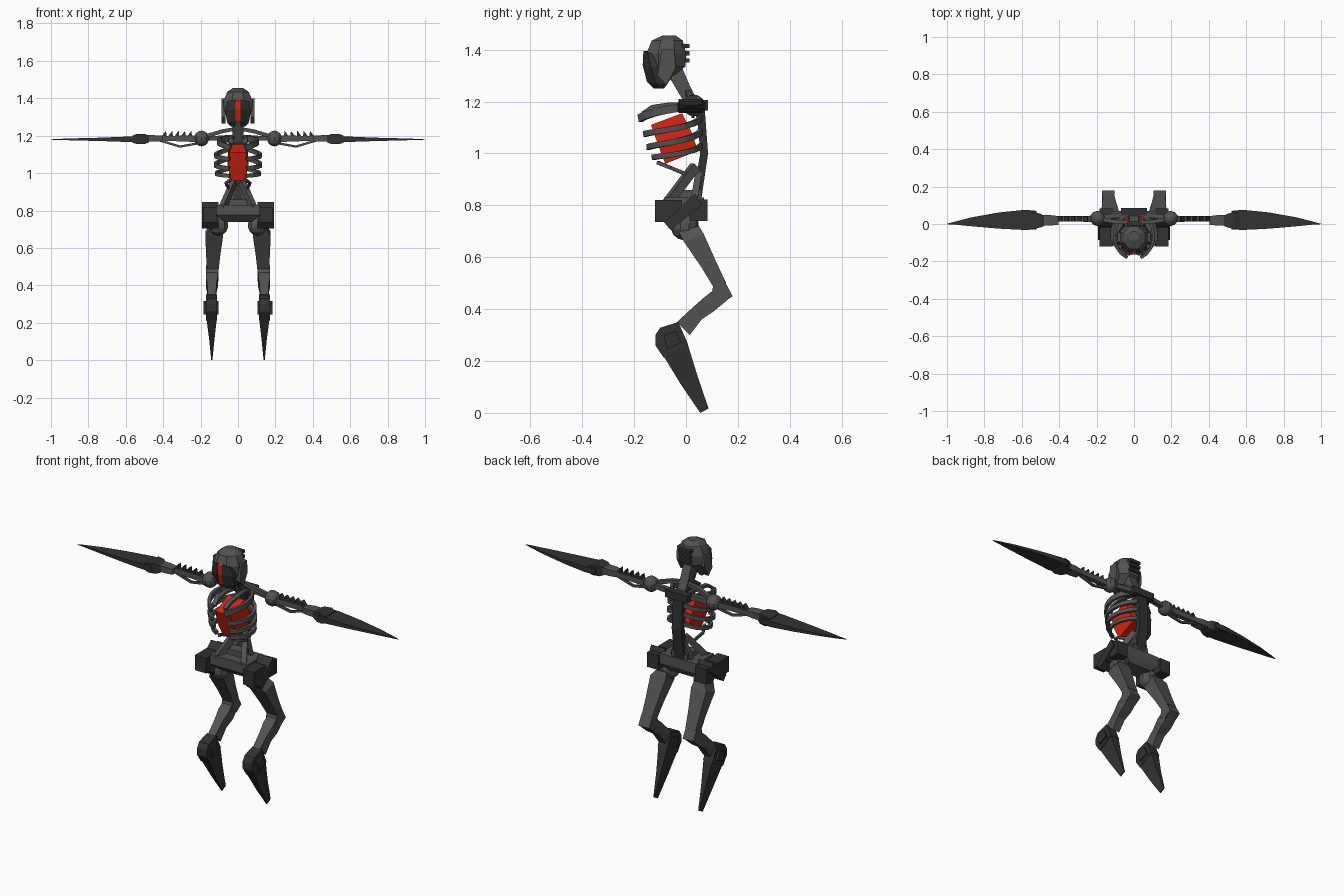
import bpy, bmesh, math
from mathutils import Vector


def material(name, rgb):
    m = bpy.data.materials.new(name)
    m.diffuse_color = (*rgb, 1)
    return m


GREY = material("worn grey metal", (0.085, 0.085, 0.085))
DARK = material("dark metal", (0.032, 0.032, 0.032))
RED = material("glowing red", (0.68, 0.018, 0.005))


def finish(name, bm, mat, pair):
    """Make an object, plus its mirror image when it is one of a pair."""
    for side in ((1, -1) if pair else (1,)):
        b = bm.copy()
        for v in b.verts:
            v.co.x *= side
        bmesh.ops.recalc_face_normals(b, faces=b.faces)
        me = bpy.data.meshes.new(name)
        b.to_mesh(me)
        b.free()
        me.materials.append(mat)
        label = name + ("" if not pair else "_left" if side > 0 else "_right")
        bpy.context.collection.objects.link(bpy.data.objects.new(label, me))
    bm.free()


def loft(name, rings, mat, pair=False):
    """Skin a row of equal-sized rings and cap both ends."""
    bm = bmesh.new()
    rows = [[bm.verts.new(p) for p in r] for r in rings]
    n = len(rows[0])
    for a, b in zip(rows, rows[1:]):
        for i in range(n):
            j = (i + 1) % n
            bm.faces.new((a[i], a[j], b[j], b[i]))
    bm.faces.new(rows[0])
    bm.faces.new(rows[-1])
    finish(name, bm, mat, pair)


def box(name, x, y, z, mat, pair=False):
    loft(name, [[(i, y[0], z[0]), (i, y[1], z[0]), (i, y[1], z[1]), (i, y[0], z[1])]
                for i in x], mat, pair)


def plate(name, profile, x, mat, pair=False):
    """Extrude a (y, z) outline across x."""
    loft(name, [[(i, y, z) for y, z in profile] for i in x], mat, pair)


def along_x(name, stations, mat, pair=True):
    """Rectangular sections given as x, y0, y1, z0, z1."""
    loft(name, [[(x, a, c), (x, b, c), (x, b, d), (x, a, d)]
                for x, a, b, c, d in stations], mat, pair)


def beam(name, path, w, h, mat, pair=False):
    """Rectangular bar along a path; w is sideways, h is the other way."""
    pts = [Vector(p) for p in path]
    rings = []
    for i, p in enumerate(pts):
        t = (pts[min(i + 1, len(pts) - 1)] - pts[max(i - 1, 0)]).normalized()
        ref = Vector((0, 0, 1)) if abs(t.z) < 0.8 else Vector((0, 1, 0))
        s = t.cross(ref).normalized()
        u = s.cross(t)
        rings.append([p + s * a * w / 2 + u * b * h / 2
                      for a, b in ((-1, -1), (1, -1), (1, 1), (-1, 1))])
    loft(name, rings, mat, pair)


def ball(name, c, r, mat, pair=True):
    bm = bmesh.new()
    bmesh.ops.create_uvsphere(bm, u_segments=10, v_segments=7, radius=r)
    bmesh.ops.translate(bm, verts=bm.verts, vec=c)
    finish(name, bm, mat, pair)


# Skull: stacked octagons given as z, half width, front y, back y
skull = []
for z, rx, y0, y1 in ((1.455, .028, -.09, -.04), (1.435, .058, -.135, -.01),
                      (1.385, .08, -.155, .004), (1.335, .076, -.15, 0),
                      (1.30, .062, -.145, -.045), (1.265, .042, -.135, -.075)):
    skull.append([((rx * math.cos(a)) * 1.06, (y0 + y1) / 2 + (y1 - y0) / 2 * math.sin(a) * 1.04, z)
                  for a in (math.pi / 8 + k * math.pi / 4 for k in range(8))])
loft("skull", skull, GREY)

# Face: dark cheek masks, red visor strip, brow and rear vents
loft("face_mask", [[(.014, -.164, 1.395), (.055, -.147, 1.385), (.05, -.12, 1.385), (.014, -.12, 1.395)],
                   [(.014, -.167, 1.34), (.07, -.135, 1.335), (.07, -.08, 1.335), (.014, -.12, 1.34)],
                   [(.014, -.15, 1.275), (.058, -.115, 1.27), (.058, -.07, 1.27), (.014, -.09, 1.27)],
                   [(.014, -.125, 1.25), (.04, -.105, 1.25), (.04, -.085, 1.25), (.014, -.09, 1.25)]],
     DARK, True)
plate("visor_strip", [(-.15, 1.395), (-.163, 1.385), (-.164, 1.34), (-.146, 1.275), (-.13, 1.275)],
      (-.014, .014), RED)
plate("cheek_guard", [(-.095, 1.40), (-.045, 1.40), (-.04, 1.33), (-.075, 1.265), (-.11, 1.30)],
      (.066, .088), GREY, True)
for k in range(3):
    box(f"rear_vent_{k}", (-.035, .035), (-.02, .014), (1.35 + k * .028, 1.366 + k * .028), DARK)

# Neck and throat rods
beam("neck", [(0, -.035, 1.32), (0, -.005, 1.25), (0, .035, 1.17)], .05, .045, GREY)
beam("throat_rod", [(.025, -.055, 1.29), (.022, .01, 1.18)], .012, .012, GREY, True)

# Spine, dark back plate and waist struts
plate("spine", [(.02, 1.21), (.07, 1.2), (.085, 1.0), (.06, .83), (.025, .83), (.055, 1.0), (.045, 1.12)],
      (-.03, .03), DARK)
beam("waist_strut", [(.022, .035, .95), (.085, -.07, .81)], .028, .035, GREY, True)
beam("waist_rear_strut", [(.015, .05, .93), (.06, .03, .81)], .025, .025, GREY, True)

# Red core inside the chest
loft("chest_core", [[(-.045, -.135, 1.11), (.045, -.135, 1.11), (.05, -.015, 1.155), (-.05, -.015, 1.155)],
                    [(-.055, -.11, 1.04), (.055, -.11, 1.04), (.055, .025, 1.075), (-.055, .025, 1.075)],
                    [(-.04, -.08, .96), (.04, -.08, .96), (.045, .045, 1.01), (-.045, .045, 1.01)]], RED)

# Ribs: back height, front height, half width, front y
ribs = ((1.185, 1.135, .105, -.178, .03), (1.135, 1.075, .12, -.158, .022),
        (1.085, 1.025, .122, -.145, .022), (1.03, .985, .115, -.125, .02))
for k, (zb, zf, w, yf, h) in enumerate(ribs):
    path = []
    for i in range(9):
        t = i / 8
        a = math.radians(80 - 148 * t)
        y = .06 - (.06 - yf) * (1 - math.sin(a)) / (1 + math.sin(math.radians(68)))
        z = zb + (zf - zb) * t + (.012 * math.sin(math.pi * t) if k == 0 else -.008 * math.sin(math.pi * t))
        path.append((w * math.cos(a), y, z))
    beam(f"rib_{k + 1}", path, .016, h, GREY, True)
beam("lower_rib", [(.04, -.11, .965), (.065, -.06, .945), (.05, 0, .92), (.015, .05, .93)],
     .012, .014, GREY, True)
beam("breast_plate_edge", [(.035, -.165, 1.155), (.04, -.13, 1.18), (.04, -.06, 1.19), (.03, .03, 1.19)],
     .025, .014, GREY, True)

# Collar and shoulders
beam("collar_bone", [(.02, .01, 1.235), (.08, .01, 1.225), (.18, .025, 1.195)], .022, .02, GREY, True)
beam("shoulder_bar", [(.02, .055, 1.19), (.18, .035, 1.185)], .025, .025, GREY, True)
box("shoulder_yoke", (-.07, .07), (.045, .085), (1.165, 1.205), DARK)
ball("shoulder_ball", (.195, .03, 1.185), .042, GREY)

# Upper arm with a row of teeth and a thin lower rod
along_x("upper_arm", [(.21, .01, .045, 1.165, 1.2), (.3, .013, .042, 1.17, 1.2), (.43, .013, .042, 1.172, 1.198)], GREY)
for k in range(5):
    x = .245 + k * .034
    loft(f"arm_tooth_{k + 1}", [[(x, y, 1.19), (x + .032, y, 1.19), (x + .004, y, 1.226)]
                                for y in (.014, .04)], DARK, True)
beam("arm_lower_rod", [(.21, .027, 1.16), (.31, .027, 1.142), (.42, .027, 1.175)], .012, .012, GREY, True)
along_x("forearm", [(.405, -.005, .042, 1.17, 1.2), (.45, -.008, .048, 1.168, 1.203), (.54, -.008, .048, 1.168, 1.203)], GREY)

# Blade arms
along_x("blade_cuff", [(.475, -.008, .04, 1.165, 1.2), (.5, -.018, .055, 1.155, 1.21),
                       (.54, -.028, .065, 1.155, 1.21), (.565, -.025, .06, 1.163, 1.2)], DARK)
along_x("arm_blade", [(.52, -.028, .07, 1.165, 1.198), (.58, -.032, .076, 1.166, 1.196),
                      (.72, -.025, .062, 1.171, 1.19), (.87, -.012, .035, 1.175, 1.186),
                      (.96, -.003, .012, 1.177, 1.183), (1.0, -.001, .001, 1.179, 1.181)], DARK)

# Pelvis
loft("pelvis", [[(-a, y0, z), (a, y0, z), (a, y1, z), (-a, y1, z)]
                for z, a, y0, y1 in ((.74, .075, -.05, .05), (.775, .115, -.085, .07), (.83, .115, -.085, .07))], GREY)
box("pelvis_core", (-.05, .05), (-.03, .06), (.79, .86), GREY)
box("hip_front_block", (.115, .185), (-.12, -.015), (.735, .82), DARK, True)
box("hip_rear_block", (.115, .185), (.015, .083), (.74, .822), DARK, True)
plate("hip_slanted_block", [(-.085, .735), (-.06, .705), (.06, .80), (.035, .845)], (.105, .193), DARK, True)

# Legs: ball joint, thigh, knee, shin
ball("hip_ball", (.105, -.005, .72), .055, GREY)
loft("thigh", [[(x0, a, za), (x1, a, za), (x1, b, zb), (x0, b, zb)]
               for x0, x1, a, za, b, zb in ((.085, .15, -.03, .70, .05, .72), (.08, .175, -.008, .66, .068, .69),
                                            (.095, .17, .06, .56, .115, .585), (.105, .168, .115, .47, .155, .50))],
     GREY, True)
plate("knee", [(.105, .49), (.15, .505), (.18, .45), (.135, .42), (.095, .44)], (.105, .172), GREY, True)
loft("shin", [[(x0, a, za), (x1, a, za), (x1, b, zb), (x0, b, zb)]
              for x0, x1, a, za, b, zb in ((.112, .168, .12, .485, .16, .435), (.108, .172, .07, .445, .105, .39),
                                           (.115, .165, .03, .41, .06, .36), (.118, .162, -.035, .35, .015, .30))],
     GREY, True)

# Ankle housings and spike feet
plate("ankle", [(-.118, .30), (-.10, .328), (-.03, .35), (.008, .265), (-.085, .212), (-.118, .26)],
      (.112, .172), DARK, True)
plate("ankle_cap", [(-.085, .30), (-.04, .315), (-.018, .27), (-.075, .245)], (.104, .184), DARK, True)
loft("foot_spike", [[(x0, a, za), (x1, a, za), (x1, b, zb), (x0, b, zb)]
                    for x0, x1, a, za, b, zb in ((.113, .169, -.09, .225, .005, .27),
                                                 (.126, .154, -.02, .11, .045, .14),
                                                 (.137, .143, .055, .0, .087, .017))], DARK, True)
